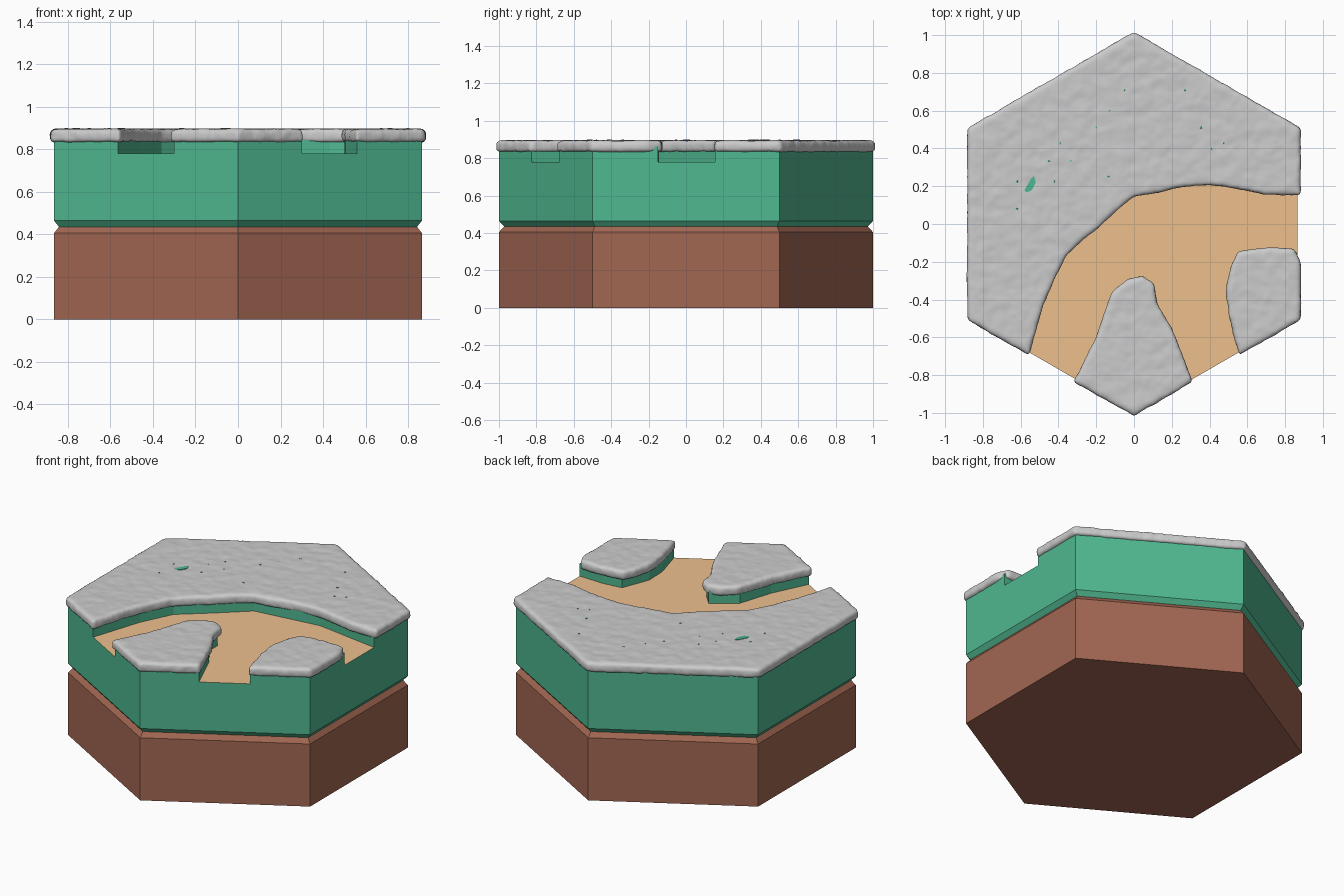
import bpy, bmesh, math

if "Cube" in bpy.data.objects:
    bpy.data.objects.remove(bpy.data.objects["Cube"])

def material(name, rgb):
    m = bpy.data.materials.new(name)
    m.diffuse_color = (*rgb, 1)
    m.use_nodes = True
    m.node_tree.nodes["Principled BSDF"].inputs["Base Color"].default_value = m.diffuse_color
    return m

DIRT = material("dirt", (0.36, 0.135, 0.085))
GRASS = material("grass", (0.08, 0.48, 0.28))
PATH = material("path", (0.85, 0.53, 0.27))

def finish(name, bm, mat=None):
    bmesh.ops.recalc_face_normals(bm, faces=bm.faces)
    me = bpy.data.meshes.new(name)
    bm.to_mesh(me)
    bm.free()
    ob = bpy.data.objects.new(name, me)
    bpy.context.collection.objects.link(ob)
    if mat:
        me.materials.append(mat)
    return ob

def hexagon(s=1.0):
    return [(s * math.sin(i * math.pi / 3), s * math.cos(i * math.pi / 3)) for i in range(6)]

def stack(name, rings, mat, cap=True):
    """Loft through (outline, z) rings with equal point counts."""
    bm = bmesh.new()
    vs = [[bm.verts.new((x, y, z)) for x, y in pts] for pts, z in rings]
    n = len(vs[0])
    for a, b in zip(vs, vs[1:]):
        for i in range(n):
            j = (i + 1) % n
            bm.faces.new((a[i], a[j], b[j], b[i]))
    if cap:
        bm.faces.new(vs[0])
        bm.faces.new(vs[-1])
    return finish(name, bm, mat)

# Hexagonal base layers meeting in a chamfered groove
stack("dirt_base", [(hexagon(), 0), (hexagon(), 0.405), (hexagon(0.973), 0.435)], DIRT)
stack("grass_layer", [(hexagon(0.973), 0.435), (hexagon(), 0.465), (hexagon(), 0.78)], GRASS, cap=False)

# Path floor
bm = bmesh.new()
bm.faces.new([bm.verts.new((x, y, 0.78)) for x, y in reversed(hexagon())])
path = finish("path_floor", bm, PATH)
for p in path.data.polygons:
    if p.normal.z < 0:
        p.flip()

# Raised grass banks beside the path
H = 0.866
banks = {
    "main": [(H, 0.155), (0.43, 0.22), (0, 0.165), (-0.18, 0.005), (-0.36, -0.145),
             (-0.46, -0.35), (-0.565, -0.674), (-H, -0.5), (-H, 0.5), (0, 1), (H, 0.5)],
    "south": [(-0.30, -0.827), (-0.19, -0.6), (-0.12, -0.38), (0.03, -0.275), (0.10, -0.35),
              (0.10, -0.43), (0.19, -0.57), (0.30, -0.827), (0, -1)],
    "east": [(0.56, -0.677), (0.505, -0.48), (0.50, -0.34), (0.57, -0.16), (0.70, -0.145),
             (H, -0.15), (H, -0.5)],
}
for key, pts in banks.items():
    stack("grass_bank_" + key, [(pts, 0.78), (pts, 0.862)], GRASS)

# Soft snow caps, overhanging the banks
S, T = 0.884, 0.508
caps = {
    "main": [(S, 0.15), (0.7, 0.155), (0.55, 0.185), (0.42, 0.207), (0.25, 0.195), (0.12, 0.165),
             (0, 0.145), (-0.07, 0.09), (-0.17, -0.005), (-0.28, -0.09), (-0.36, -0.17),
             (-0.42, -0.29), (-0.48, -0.43), (-0.53, -0.6), (-0.555, -0.695),
             (-S, -T), (-S, T), (0, 1.016), (S, T)],
    "south": [(-0.32, -0.835), (-0.2, -0.6), (-0.145, -0.43), (-0.12, -0.36), (-0.03, -0.29),
              (0.05, -0.275), (0.11, -0.32), (0.12, -0.42), (0.205, -0.56), (0.25, -0.68),
              (0.312, -0.835), (0, -1.016)],
    "east": [(0.555, -0.695), (0.505, -0.5), (0.485, -0.36), (0.51, -0.23), (0.55, -0.145),
             (0.7, -0.125), (0.85, -0.13), (S, -0.2), (S, -T)],
}
lumps = bpy.data.textures.new("snow_lumps", 'CLOUDS')
lumps.noise_scale = 0.07
for key, pts in caps.items():
    ob = stack("snow_cap_" + key, [(pts, 0.833), (pts, 0.896)], None)
    r = ob.modifiers.new("Remesh", 'REMESH')
    r.mode, r.voxel_size, r.use_smooth_shade = 'VOXEL', 0.0115, True
    s = ob.modifiers.new("Soften", 'SMOOTH')
    s.factor, s.iterations = 0.5, 10
    d = ob.modifiers.new("Lumps", 'DISPLACE')
    d.texture, d.strength, d.texture_coords = lumps, 0.010, 'GLOBAL'

# Grass tips showing through the snow
tips = [(-0.05, 0.71), (-0.13, 0.6), (-0.2, 0.51), (-0.39, 0.425), (-0.45, 0.335), (-0.335, 0.335),
        (-0.62, 0.225), (-0.42, 0.225), (-0.62, 0.08), (-0.135, 0.25), (0.27, 0.71), (0.355, 0.51),
        (0.41, 0.4), (0.475, 0.43)]
bm = bmesh.new()
for x, y in tips:
    g = bmesh.ops.create_cone(bm, cap_ends=True, segments=6, radius1=0.012, radius2=0.005, depth=0.04)
    bmesh.ops.translate(bm, verts=g["verts"], vec=(x, y, 0.878))
finish("grass_tips", bm, GRASS)

# Bare crescent of grass
crescent = [(-0.58, 0.18), (-0.545, 0.24), (-0.53, 0.255), (-0.52, 0.22), (-0.54, 0.18), (-0.57, 0.165)]
stack("bare_patch", [(crescent, 0.86), (crescent, 0.897)], GRASS)
